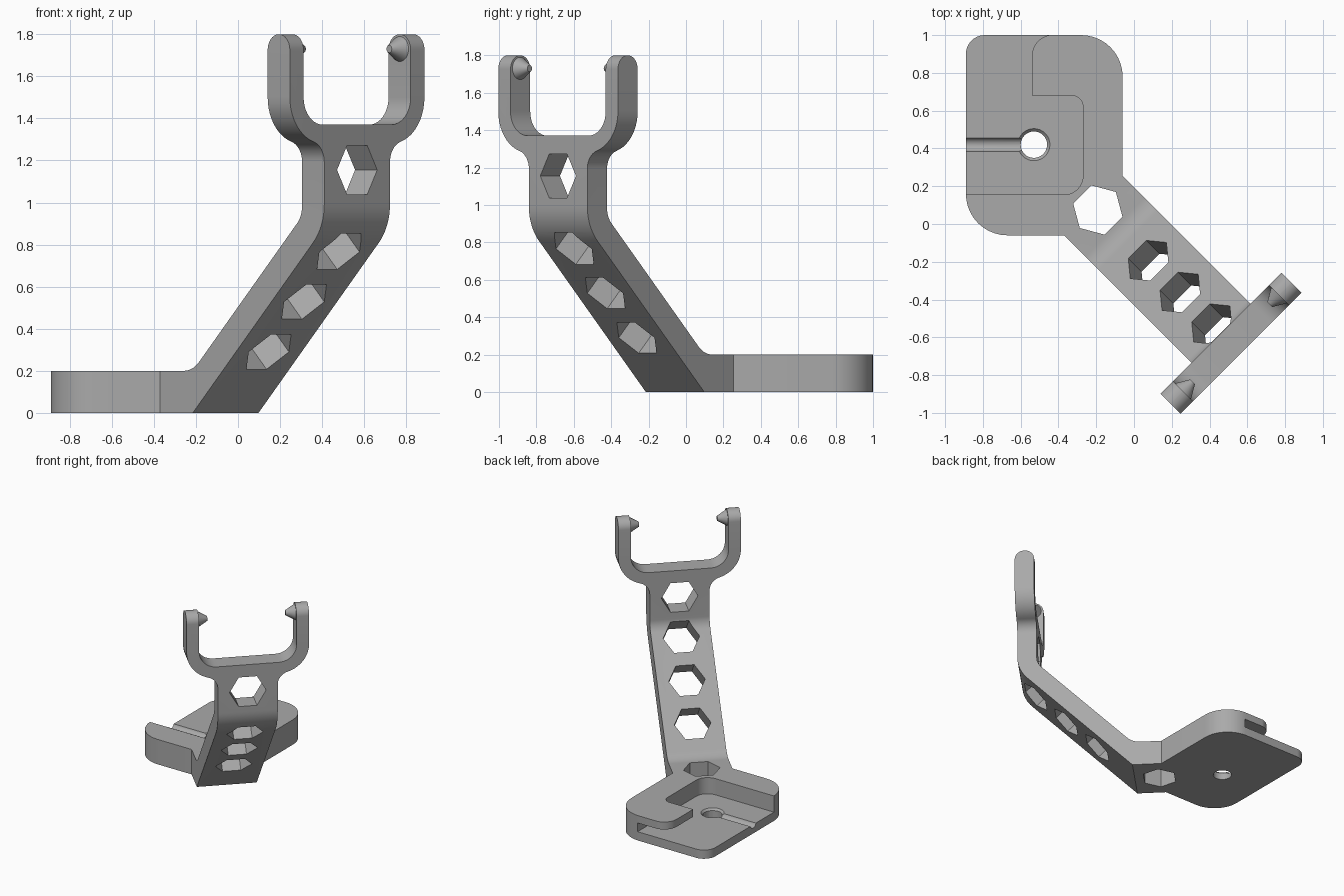
import bpy, bmesh, math
from mathutils import Matrix, Vector

cube = bpy.data.objects.get("Cube")
if cube:
    bpy.data.objects.remove(cube)

grey = bpy.data.materials.new("plain_grey")
grey.use_nodes = True
COLOR = (0.4, 0.4, 0.4, 1)
grey.diffuse_color = COLOR
grey.node_tree.nodes["Principled BSDF"].inputs["Base Color"].default_value = COLOR

# Arm frame: u runs outward along the arm, v across it
ARM = Matrix.Rotation(-math.pi / 4, 4, 'Z')
WORLD = Matrix.Identity(4)
MID = -0.083            # arm centre line in v
U_IN, U_OUT = 0.735, 0.884


def rounded(points, steps=10):
    """Polygon whose corners (a, b, radius) become arcs."""
    out = []
    for i, p in enumerate(points):
        c = Vector(p[:2])
        r = p[2] if len(p) > 2 else 0
        if not r:
            out.append(c)
            continue
        a = (Vector(points[i - 1][:2]) - c).normalized()
        b = (Vector(points[(i + 1) % len(points)][:2]) - c).normalized()
        half = a.angle(b) / 2
        centre = c + (a + b).normalized() * r / math.sin(half)
        start = c + a * r / math.tan(half) - centre
        sweep = math.pi - 2 * half
        if a.x * b.y - a.y * b.x > 0:
            sweep = -sweep
        for k in range(steps + 1):
            t = sweep * k / steps
            out.append(centre + Vector((start.x * math.cos(t) - start.y * math.sin(t),
                                        start.x * math.sin(t) + start.y * math.cos(t))))
    return out


def finish(name, bm, matrix):
    bmesh.ops.recalc_face_normals(bm, faces=bm.faces)
    bm.transform(matrix)
    mesh = bpy.data.meshes.new(name)
    bm.to_mesh(mesh)
    bm.free()
    mesh.materials.append(grey)
    ob = bpy.data.objects.new(name, mesh)
    bpy.context.collection.objects.link(ob)
    return ob


def prism(name, outline, axis, lo, hi, matrix=WORLD):
    """Extrude a 2D outline along x, y or z."""
    place = {'x': lambda p, d: (d, p[0], p[1]),
             'y': lambda p, d: (p[0], d, p[1]),
             'z': lambda p, d: (p[0], p[1], d)}[axis]
    bm = bmesh.new()
    rings = [[bm.verts.new(place(p, d)) for p in outline] for d in (lo, hi)]
    for ring in rings:
        bm.faces.new(ring)
    n = len(outline)
    for i in range(n):
        j = (i + 1) % n
        bm.faces.new((rings[0][i], rings[0][j], rings[1][j], rings[1][i]))
    return finish(name, bm, matrix)


def cone(name, r1, r2, depth, matrix, sides=32):
    bm = bmesh.new()
    bmesh.ops.create_cone(bm, cap_ends=True, segments=sides,
                          radius1=r1, radius2=r2, depth=depth)
    return finish(name, bm, matrix)


def combine(target, tool, operation):
    mod = target.modifiers.new(operation.lower(), 'BOOLEAN')
    mod.operation, mod.solver, mod.object = operation, 'EXACT', tool
    bpy.context.view_layer.objects.active = target
    bpy.ops.object.modifier_apply(modifier=mod.name)
    bpy.data.objects.remove(tool)


def smooth(ob):
    bpy.ops.object.select_all(action='DESELECT')
    ob.select_set(True)
    bpy.context.view_layer.objects.active = ob
    bpy.ops.object.shade_smooth_by_angle(angle=math.radians(30))


# Arm: bent side profile trimmed by the forked front outline
side = rounded([(-0.25, 0), (0, 0), (U_OUT, U_OUT, 0.26), (U_OUT, 1.8, 0.0744),
                (U_IN, 1.8, 0.0744), (U_IN, U_IN + 0.2, 0.12), (0, 0.2, 0.145), (-0.25, 0.2)])
body = prism("holder_body", side, 'y', -1, 1, ARM)
half = [(0.221, -0.1), (0.221, 1.268, 0.1), (0.4525, 1.336, 0.22),
        (0.4525, 1.9), (0.36, 1.9), (0.36, 1.37, 0.13)]
front = [(MID + p[0], *p[1:]) for p in half]
front += [(MID - p[0], *p[1:]) for p in reversed(half)]
combine(body, prism("fork_outline", rounded(front), 'x', -0.5, 1.2, ARM), 'INTERSECT')

# Base plate
plate = rounded([(-0.89, -0.06, 0.22), (-0.372, -0.06), (-0.06, 0.255),
                 (-0.06, 1, 0.22), (-0.89, 1, 0.1)])
combine(body, prism("plate", plate, 'z', 0, 0.2), 'UNION')

# Pocket in the plate, running on beneath the lip
FLOOR, LIP = 0.07, 0.14
slot = rounded([(-1, 0.155), (-0.27, 0.155, 0.1), (-0.27, 1.1), (-1, 1.1)])
combine(body, prism("slot", slot, 'z', FLOOR, LIP), 'DIFFERENCE')
opening = rounded([(-1, 0.155), (-0.27, 0.155, 0.1), (-0.27, 0.68, 0.06), (-0.54, 0.68),
                   (-0.54, 1.001, 0.11), (-0.4, 1.001), (-0.4, 1.1), (-1, 1.1)])
combine(body, prism("opening", opening, 'z', LIP - 0.02, 0.3), 'DIFFERENCE')

# Cable hole with flared rim, and the groove leading to it
at = Matrix.Translation((-0.53, 0.42, FLOOR))
combine(body, cone("hole", 0.07, 0.07, 0.4, at), 'DIFFERENCE')
combine(body, cone("flare", 0.06, 0.11, 0.05, at), 'DIFFERENCE')
groove = Matrix.Translation((-0.77, 0.42, FLOOR + 0.01)) @ Matrix.Rotation(math.pi / 2, 4, 'Y')
combine(body, cone("groove", 0.037, 0.037, 0.48, groove), 'DIFFERENCE')

# Hexagonal windows: one in the plate, three on the slope, one upright
windows = [(-0.188, 0.1, 0)]
windows += [(z - 0.05, z + 0.05, -45) for z in (0.29, 0.528, 0.765)]
windows.append((0.81, 1.155, -90))
for u, z, tilt in windows:
    m = (ARM @ Matrix.Translation((u, MID, z)) @ Matrix.Rotation(math.radians(tilt), 4, 'Y')
         @ Matrix.Rotation(math.pi / 2, 4, 'Z'))
    hexagon = [(0.135 * math.cos(k * math.pi / 3), 0.135 * math.sin(k * math.pi / 3))
               for k in range(6)]
    combine(body, prism("window", hexagon, 'z', -0.18, 0.18, m), 'DIFFERENCE')
smooth(body)

# Pivot pins on the inner faces of the prongs
for name, s in (("left_pin", 1), ("right_pin", -1)):
    m = (ARM @ Matrix.Translation((0.81, MID + s * 0.325, 1.73))
         @ Matrix.Rotation(s * math.pi / 2, 4, 'X'))
    smooth(cone(name, 0.06, 0.018, 0.072, m))
